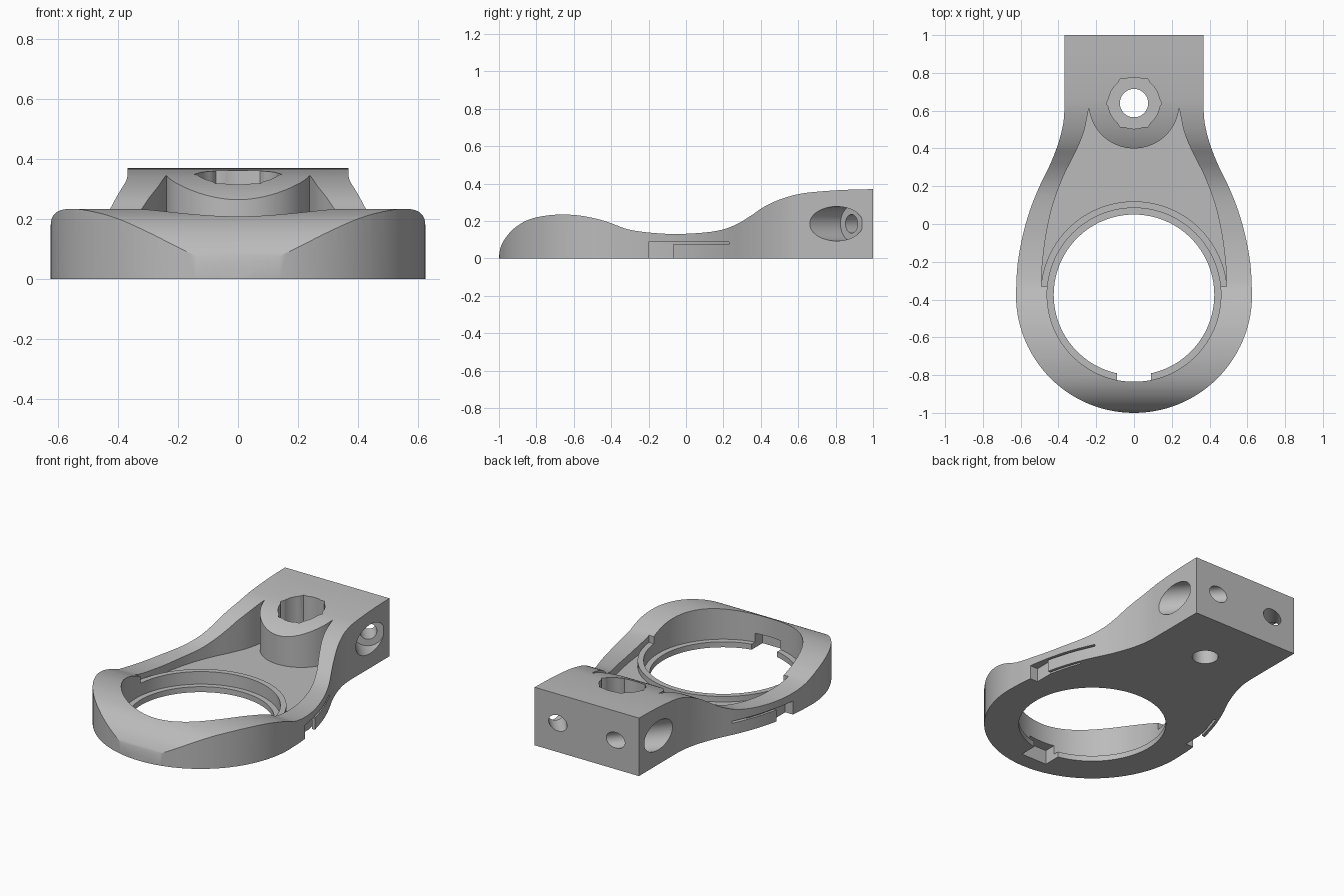
import bpy, bmesh, math
from mathutils import Vector

if "Cube" in bpy.data.objects:
    bpy.data.objects.remove(bpy.data.objects["Cube"])

CY = -0.375          # ring centre on y
BOSS_Y = 0.64        # clamp screw centre on y


def spline(pts, n=6):
    """Smooth curve through a few 2D points."""
    p = [Vector(q) for q in pts]
    p = [2 * p[0] - p[1]] + p + [2 * p[-1] - p[-2]]
    out = []
    for i in range(1, len(p) - 2):
        a, b, c, d = p[i - 1:i + 3]
        for k in range(n):
            t = k / n
            out.append(0.5 * (2 * b + (c - a) * t + (2 * a - 5 * b + 4 * c - d) * t * t
                              + (3 * b - a - 3 * c + d) * t ** 3))
    return [tuple(v) for v in out + [p[-2]]]


def prism(name, pts, lo, hi, axis='z'):
    """Extrude a 2D outline along z, or along x for a side profile."""
    bm = bmesh.new()
    place = (lambda a, b, h: (a, b, h)) if axis == 'z' else (lambda a, b, h: (h, a, b))
    low = [bm.verts.new(place(a, b, lo)) for a, b in pts]
    top = [bm.verts.new(place(a, b, hi)) for a, b in pts]
    bm.faces.new(low)
    bm.faces.new(top)
    for i in range(len(pts)):
        j = (i + 1) % len(pts)
        bm.faces.new((low[i], low[j], top[j], top[i]))
    bmesh.ops.recalc_face_normals(bm, faces=bm.faces)
    mesh = bpy.data.meshes.new(name)
    bm.to_mesh(mesh)
    bm.free()
    ob = bpy.data.objects.new(name, mesh)
    bpy.context.collection.objects.link(ob)
    return ob


def disc(name, y, r, lo, hi, n=96):
    pts = [(r * math.cos(2 * math.pi * i / n), y + r * math.sin(2 * math.pi * i / n))
           for i in range(n)]
    return prism(name, pts, lo, hi)


def rod(name, start, end, r):
    """Cylinder between two points."""
    a, b = Vector(start), Vector(end)
    ob = disc(name, 0, r, 0, (b - a).length, 48)
    rot = (b - a).to_track_quat('Z', 'Y').to_matrix().to_4x4()
    rot.translation = a
    ob.data.transform(rot)
    return ob


def box(name, x0, x1, y0, y1, z0, z1):
    return prism(name, [(x0, y0), (x1, y0), (x1, y1), (x0, y1)], z0, z1)


def combine(target, tool, op='DIFFERENCE'):
    mod = target.modifiers.new(tool.name, 'BOOLEAN')
    mod.operation, mod.object, mod.solver = op, tool, 'EXACT'
    bpy.context.view_layer.objects.active = target
    bpy.ops.object.modifier_apply(modifier=mod.name)
    bpy.data.objects.remove(tool, do_unlink=True)


# Body: teardrop plan crossed with the wavy side profile
arc = [(0.625 * math.sin(t), CY - 0.625 * math.cos(t))
       for t in (math.pi / 2 * i / 28 for i in range(28))]
flank = spline([(0.625, CY), (0.617, -0.22), (0.591, -0.07), (0.552, 0.07), (0.5, 0.2),
                (0.442, 0.32), (0.4, 0.43), (0.375, 0.53), (0.368, 0.61)])
right = arc + flank + [(0.368, 1.1)]
left = [(-x, y) for x, y in reversed(right[1:])]
body = prism("bracket_body", right + left, -0.1, 0.6)

top = spline([(-1.002, 0), (-0.985, 0.075), (-0.93, 0.15), (-0.85, 0.203), (-0.75, 0.228),
              (-0.65, 0.234), (-0.55, 0.226), (-0.45, 0.204), (-0.38, 0.18), (-0.31, 0.155),
              (-0.2, 0.138), (-0.06, 0.13), (0.1, 0.138), (0.2, 0.155), (0.28, 0.187),
              (0.35, 0.23), (0.42, 0.277), (0.5, 0.314), (0.6, 0.343), (0.7, 0.356),
              (0.85, 0.366), (1, 0.37)])
combine(body, prism("side_profile", top + [(1, 0)], -0.9, 0.9, 'x'), 'INTERSECT')

# Sunken floor between the side ribs, leaving the round boss and the ring lip
rib = spline([(0.491, -0.33), (0.484, -0.2), (0.464, -0.05), (0.43, 0.1), (0.375, 0.25),
              (0.31, 0.38), (0.265, 0.49), (0.236, 0.63)])
pocket = prism("pocket", rib + [(-x, y) for x, y in reversed(rib)], 0.08, 0.7)
combine(pocket, disc("boss", BOSS_Y, 0.24, -0.1, 0.9))
combine(pocket, disc("lip", CY, 0.495, -0.1, 0.115))
combine(body, pocket)

# Large ring opening with a thin lower ledge and a key slot at the front
combine(body, disc("ring_bore", CY, 0.46, 0.035, 0.7, 128))
combine(body, disc("ring_opening", CY, 0.425, -0.2, 0.2, 128))
combine(body, box("key_slot", -0.09, 0.09, -0.9, -0.74, -0.1, 0.09))

# Hexagonal nut seat with a through hole
combine(body, disc("nut_seat", BOSS_Y, 0.147, 0.13, 0.7, 6))
combine(body, disc("nut_relief", BOSS_Y, 0.136, 0.13, 0.7, 64))
combine(body, disc("screw_hole", BOSS_Y, 0.075, -0.2, 0.5, 48))

for s in (1, -1):
    # Slanted counterbored screw holes from the flanks to the back face
    seat = (s * 0.30, 0.885, 0.185)
    combine(body, rod("counterbore", seat, (s * 0.62, 0.505, 0.185), 0.092))
    combine(body, rod("slant_hole", (s * 0.31, 0.873, 0.185), (s * 0.115, 1.105, 0.185), 0.05))
    # Flank notch with a thin slot that frees a small spring tab
    combine(body, box("flank_notch", s * 0.56, s * 0.8, -0.2, -0.07, -0.1, 0.086))
    slot = [(0.56, -0.08), (0.515, 0.1), (0.455, 0.23), (0.8, 0.23), (0.8, -0.08)]
    combine(body, prism("tab_slot", [(s * x, y) for x, y in slot], 0.074, 0.0865))
    gap = [(0.56, -0.08), (0.535, 0.02), (0.503, 0.12), (0.515, 0.125), (0.55, 0.02),
           (0.575, -0.08)]
    combine(body, prism("tab_gap", [(s * x, y) for x, y in gap], -0.1, 0.08))

# One grey finish, smooth with sharp edges kept
grey = bpy.data.materials.new("grey")
grey.diffuse_color = (0.5, 0.5, 0.5, 1)
grey.use_nodes = True
grey.node_tree.nodes["Principled BSDF"].inputs["Base Color"].default_value = grey.diffuse_color
body.data.materials.clear()
body.data.materials.append(grey)
for f in body.data.polygons:
    f.material_index = 0
bpy.ops.object.select_all(action='DESELECT')
body.select_set(True)
bpy.context.view_layer.objects.active = body
bpy.ops.object.shade_smooth_by_angle(angle=math.radians(30))
